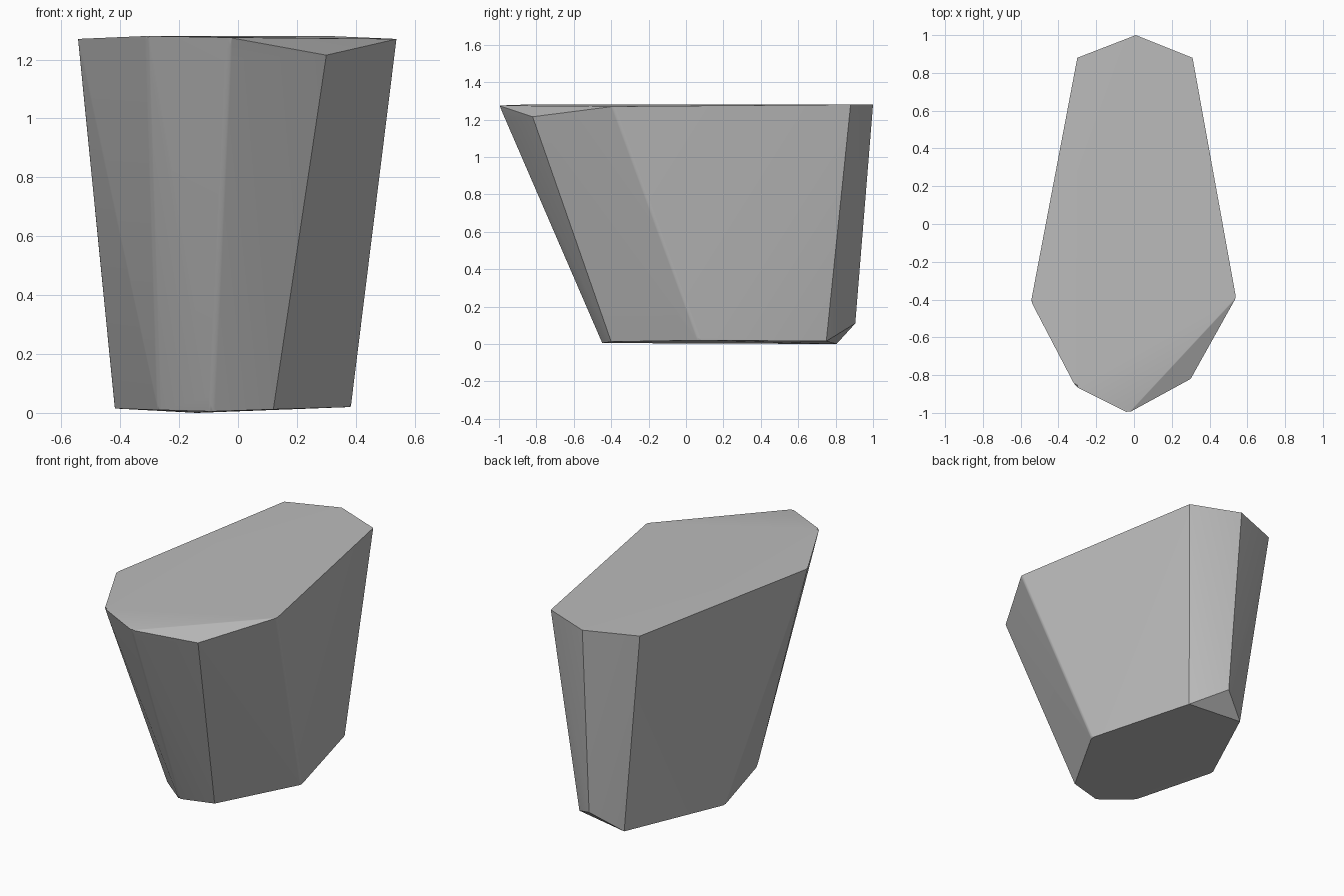
import bpy
import bmesh
import math

if "Cube" in bpy.data.objects:
    bpy.data.objects.remove(bpy.data.objects["Cube"], do_unlink=True)

# Matching corner rings, counter-clockwise from the back
top_ring = [(0.01, 1.0, 1.28), (-0.30, 0.88, 1.28), (-0.545, -0.41, 1.27), (-0.31, -0.86, 1.28),
            (-0.03, -1.0, 1.275), (0.30, -0.82, 1.215), (0.54, -0.39, 1.27), (0.31, 0.88, 1.28)]
base_ring = [(0.03, 0.905, 0.11), (-0.14, 0.805, 0.0), (-0.42, 0.22, 0.015), (-0.27, -0.31, 0.01),
             (-0.09, -0.45, 0.005), (0.12, -0.40, 0.012), (0.385, 0.07, 0.02), (0.205, 0.75, 0.015)]
SOFT_CORNERS = (2, 3, 4, 6)

# Faceted stone skin stretched over the two rings
bm = bmesh.new()
tops = [bm.verts.new(p) for p in top_ring]
bases = [bm.verts.new(p) for p in base_ring]
bmesh.ops.convex_hull(bm, input=bm.verts[:])

# Slightly worn upright corners
soft = [bm.edges.get((tops[i], bases[i])) for i in SOFT_CORNERS]
bmesh.ops.bevel(bm, geom=[e for e in soft if e], offset=0.012, offset_type='OFFSET',
                segments=3, profile=0.5, affect='EDGES', clamp_overlap=True)
bmesh.ops.recalc_face_normals(bm, faces=bm.faces[:])

mesh = bpy.data.meshes.new("stone_block")
bm.to_mesh(mesh)
bm.free()
stone = bpy.data.objects.new("stone_block", mesh)
bpy.context.collection.objects.link(stone)

# Grey stone
grey = bpy.data.materials.new("stone_grey")
grey.use_nodes = True
colour = (0.5, 0.5, 0.5, 1.0)
grey.diffuse_color = colour
grey.node_tree.nodes["Principled BSDF"].inputs["Base Color"].default_value = colour
mesh.materials.append(grey)

# Smooth worn corners, crisp facets
bpy.ops.object.select_all(action='DESELECT')
stone.select_set(True)
bpy.context.view_layer.objects.active = stone
bpy.ops.object.shade_smooth_by_angle(angle=math.radians(28))
weighted = stone.modifiers.new("facet_normals", 'WEIGHTED_NORMAL')
weighted.keep_sharp = True
